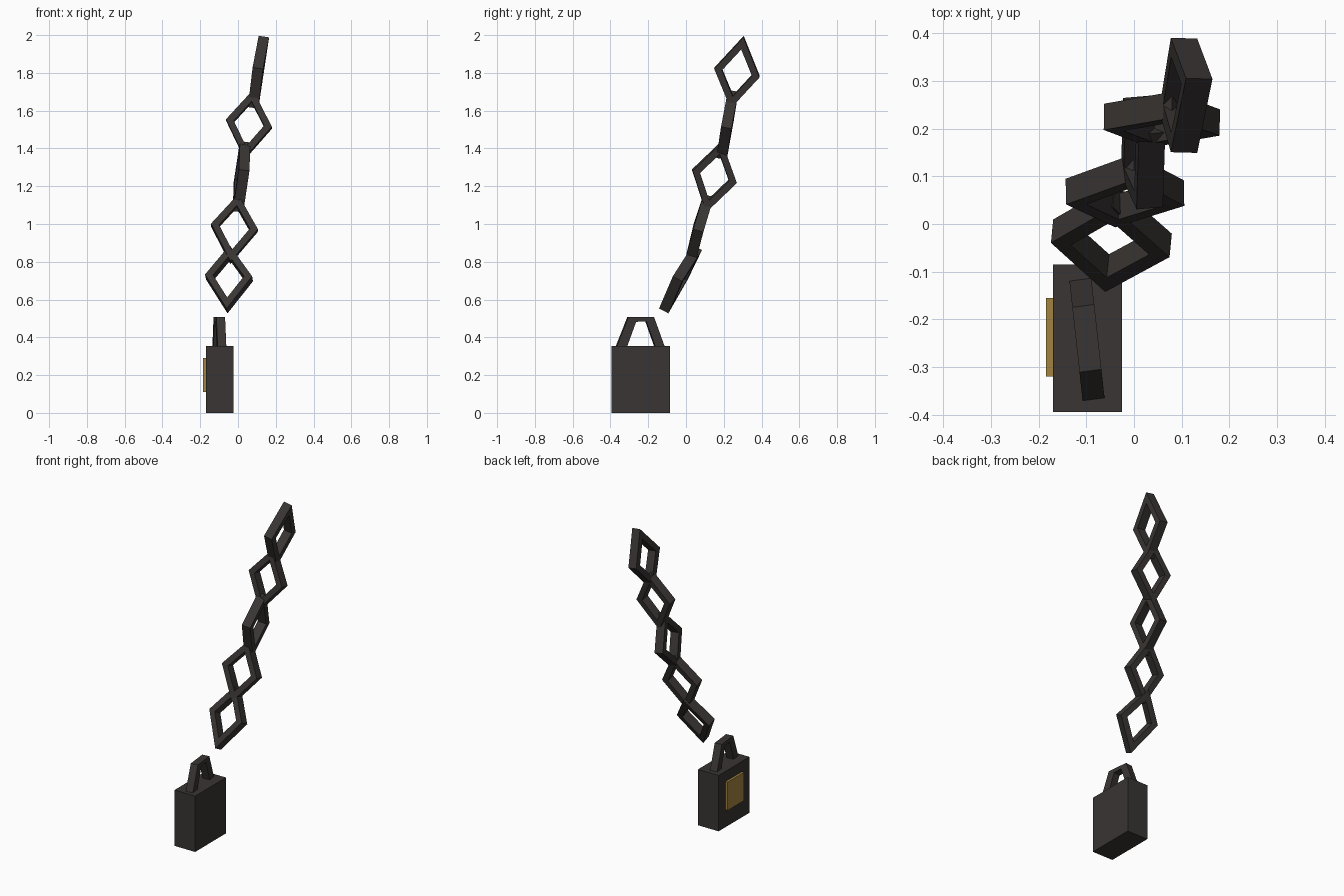
import bpy, bmesh
from mathutils import Vector

if "Cube" in bpy.data.objects:
    bpy.data.objects.remove(bpy.data.objects["Cube"])


def material(name, rgb):
    m = bpy.data.materials.new(name)
    m.diffuse_color = (*rgb, 1)
    m.use_nodes = True
    m.node_tree.nodes["Principled BSDF"].inputs["Base Color"].default_value = m.diffuse_color
    return m


iron = material("dark_iron", (0.04, 0.035, 0.033))
brass = material("brass", (0.36, 0.23, 0.05))


def finish(name, bm, mat):
    bmesh.ops.recalc_face_normals(bm, faces=bm.faces)
    me = bpy.data.meshes.new(name)
    bm.to_mesh(me)
    bm.free()
    me.materials.append(mat)
    ob = bpy.data.objects.new(name, me)
    bpy.context.collection.objects.link(ob)
    return ob


def box(name, lo, hi, mat):
    bm = bmesh.new()
    bmesh.ops.create_cube(bm, size=1)
    lo, hi = Vector(lo), Vector(hi)
    for v in bm.verts:
        v.co = (lo + hi) / 2 + v.co * (hi - lo)
    return finish(name, bm, mat)


def band(name, outer, inner, offset, closed, mat):
    """Flat strip between an outer and inner outline, thickened by +-offset."""
    bm = bmesh.new()
    rings = [[bm.verts.new(p) for p in (o + offset, o - offset, i - offset, i + offset)]
             for o, i in zip(outer, inner)]
    n = len(rings)
    for k in range(n if closed else n - 1):
        a, b = rings[k], rings[(k + 1) % n]
        for j in range(4):
            bm.faces.new((a[j], a[(j + 1) % 4], b[(j + 1) % 4], b[j]))
    if not closed:
        bm.faces.new(rings[0])
        bm.faces.new(rings[-1])
    return finish(name, bm, mat)


# Padlock body and keyhole plate
box("lock_body", (-0.17, -0.395, 0), (-0.025, -0.085, 0.355), iron)
box("lock_plate", (-0.185, -0.32, 0.11), (-0.165, -0.155, 0.29), brass)


# Shackle, slightly twisted about the vertical
def on_shackle(y, z):
    return Vector((-0.105 - 0.11 * (y + 0.185), y, z))


outer = [(-0.37, 0.35), (-0.308, 0.507), (-0.172, 0.507), (-0.115, 0.35)]
inner = [(-0.315, 0.35), (-0.267, 0.482), (-0.213, 0.485), (-0.165, 0.35)]
band("shackle", [on_shackle(*p) for p in outer], [on_shackle(*p) for p in inner],
     Vector((0.023, 0.003, 0)), False, iron)

# Chain links: top, right, bottom and left corners of each diamond
links = [
    ((-0.042, 0.06, 0.875), (0.077, -0.045, 0.71), (-0.058, -0.118, 0.54), (-0.172, -0.015, 0.72)),
    ((0.0, 0.12, 1.15), (0.105, 0.065, 0.965), (-0.04, 0.02, 0.795), (-0.143, 0.068, 0.995)),
    ((0.038, 0.19, 1.435), (0.005, 0.267, 1.22), (0.0, 0.105, 1.065), (0.033, 0.033, 1.285)),
    ((0.08, 0.25, 1.705), (0.18, 0.213, 1.51), (0.035, 0.188, 1.345), (-0.063, 0.225, 1.55)),
    ((0.137, 0.305, 1.992), (0.105, 0.39, 1.78), (0.08, 0.237, 1.615), (0.105, 0.15, 1.825)),
]
for k, corners in enumerate(links, 1):
    pts = [Vector(c) for c in corners]
    mid = sum(pts, Vector()) / 4
    normal = (pts[1] - pts[3]).cross(pts[0] - pts[2]).normalized()
    band(f"chain_link_{k}", pts, [mid.lerp(p, 0.66) for p in pts], normal * 0.028, True, iron)
